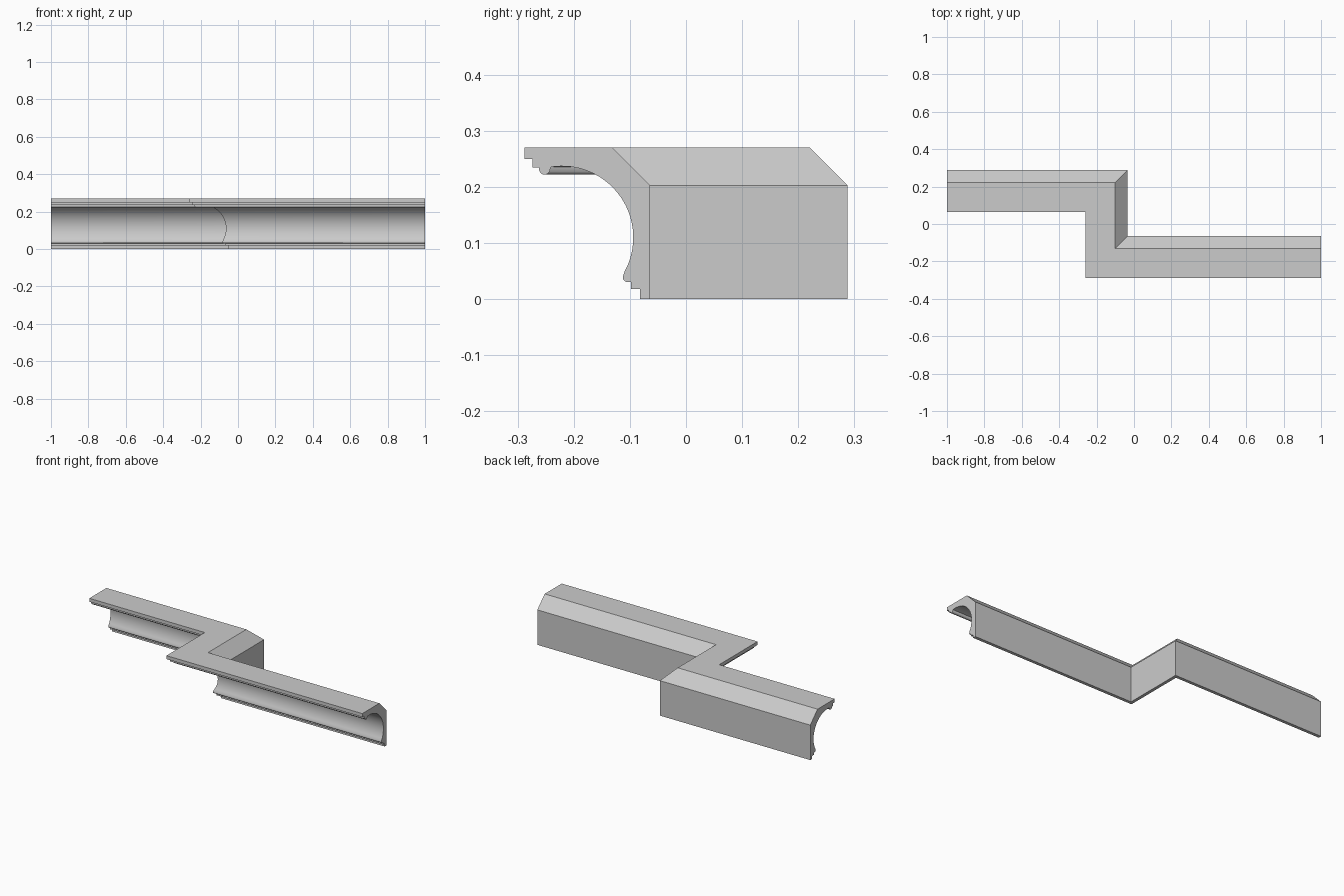
import bpy, bmesh, math

if "Cube" in bpy.data.objects:
    bpy.data.objects.remove(bpy.data.objects["Cube"])


def arc(cx, cz, r, a0, a1, n):
    """Points on a circle from angle a0 to a1 in degrees."""
    angles = [math.radians(a0 + (a1 - a0) * i / n) for i in range(n + 1)]
    return [(cx + r * math.cos(a), cz + r * math.sin(a)) for a in angles]


# Cross-section: (depth in front of the wall, height)
profile = [(0, 0), (0, 0.203), (0.067, 0.27), (0.224, 0.27), (0.224, 0.25),
           (0.21, 0.25), (0.21, 0.235), (0.198, 0.235)]
profile += arc(0.188, 0.232, 0.010, 0, -150, 8)        # upper bead
profile += arc(0.157, 0.110, 0.127, 81, 209, 32)       # cove
profile += arc(0.0405, 0.0385, 0.008, 20, -90, 6)      # lower bead
profile += [(0.034, 0.031), (0.034, 0.018), (0.018, 0.018), (0.018, 0)]

# Wall line in plan with the mitre direction at each station
stations = [((-1, 0.288), (0, -1)), ((-0.034, 0.288), (-1, -1)),
            ((-0.034, -0.064), (-1, -1)), ((1, -0.064), (0, -1))]

# Sweep the profile along the wall line
bm = bmesh.new()
rings = [[bm.verts.new((x + d * dx, y + d * dy, z)) for d, z in profile]
         for (x, y), (dx, dy) in stations]
n = len(profile)
for a, b in zip(rings, rings[1:]):
    for i in range(n):
        j = (i + 1) % n
        bm.faces.new((a[i], a[j], b[j], b[i]))
bm.faces.new(rings[0])
bm.faces.new(rings[-1][::-1])
bmesh.ops.recalc_face_normals(bm, faces=bm.faces)

mesh = bpy.data.meshes.new("crown_moulding")
bm.to_mesh(mesh)
bm.free()
moulding = bpy.data.objects.new("crown_moulding", mesh)
bpy.context.collection.objects.link(moulding)

# Plain grey
grey = bpy.data.materials.new("light_grey")
grey.diffuse_color = (0.6, 0.6, 0.6, 1)
grey.use_nodes = True
grey.node_tree.nodes["Principled BSDF"].inputs["Base Color"].default_value = grey.diffuse_color
mesh.materials.append(grey)

# Smooth cove and beads, crisp steps
bpy.context.view_layer.objects.active = moulding
moulding.select_set(True)
bpy.ops.object.shade_smooth_by_angle(angle=math.radians(30))
